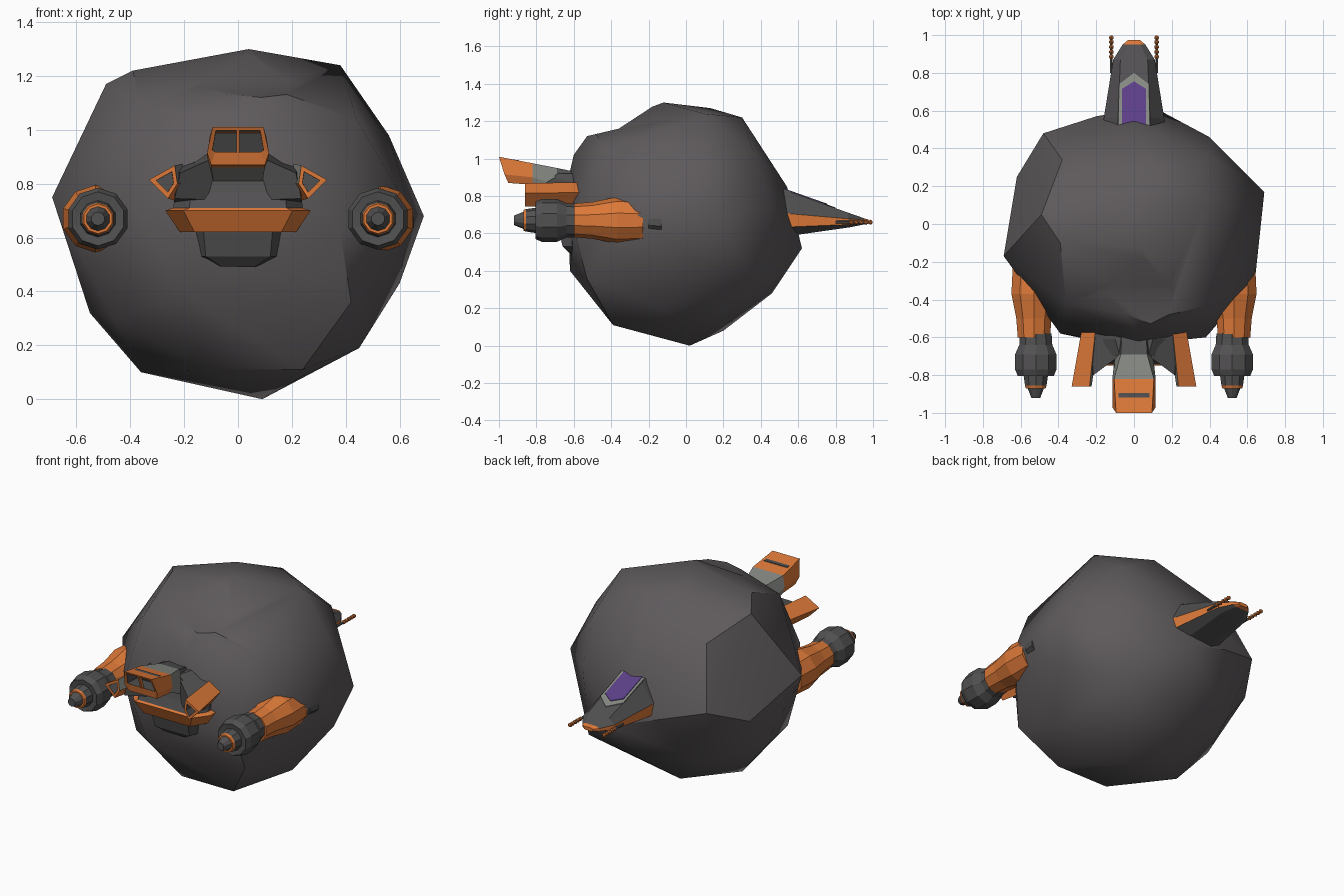
import bpy, bmesh, math
from mathutils import Vector

if "Cube" in bpy.data.objects:
    bpy.data.objects.remove(bpy.data.objects["Cube"])


def material(name, rgb):
    m = bpy.data.materials.new(name)
    m.diffuse_color = (*rgb, 1)
    m.use_nodes = True
    m.node_tree.nodes["Principled BSDF"].inputs["Base Color"].default_value = m.diffuse_color
    return m


MATS = [material("rock grey", (0.112, 0.102, 0.108)),
        material("hull dark grey", (0.085, 0.082, 0.085)),
        material("hull light grey", (0.24, 0.25, 0.225)),
        material("hull orange", (0.72, 0.19, 0.04)),
        material("canopy purple", (0.11, 0.05, 0.25))]
ROCK, DARK, LIGHT, ORANGE, PURPLE = range(5)


def finish(name, bm):
    bmesh.ops.recalc_face_normals(bm, faces=bm.faces)
    me = bpy.data.meshes.new(name)
    bm.to_mesh(me)
    bm.free()
    for m in MATS:
        me.materials.append(m)
    ob = bpy.data.objects.new(name, me)
    bpy.context.collection.objects.link(ob)
    return ob


def loft(name, rings, colour):
    """Skin rings of points; colour(ring, side) gives the material."""
    bm = bmesh.new()
    vs = [[bm.verts.new(p) for p in r] for r in rings]
    n = len(rings[0])
    for i in range(len(rings) - 1):
        for j in range(n):
            k = (j + 1) % n
            f = bm.faces.new((vs[i][j], vs[i][k], vs[i + 1][k], vs[i + 1][j]))
            f.material_index = colour(i, j)
    bm.faces.new(vs[0]).material_index = colour(0, 0)
    bm.faces.new(vs[-1]).material_index = colour(len(rings) - 2, 0)
    return finish(name, bm)


def shrink(ring, s, dy=0):
    c = sum((Vector(p) for p in ring), Vector()) / len(ring)
    return [c + (Vector(p) - c) * s + Vector((0, dy, 0)) for p in ring]


def lathe(name, x, z, profile, colours, n=10):
    rings = [[(x + r * math.cos(2 * math.pi * (j + .5) / n), y,
               z + r * math.sin(2 * math.pi * (j + .5) / n)) for j in range(n)]
             for y, r in profile]
    return loft(name, rings, lambda i, j: colours[i])


# Asteroid: hull of its corner points, with a chip broken off the top front
points = [
    (-.69, -.17, .75), (-.49, .05, 1.17), (-.39, -.1, 1.22), (.04, -.12, 1.30),
    (.38, .1, 1.24), (.56, .1, .98), (.69, .17, .68), (.60, .1, .43),
    (.45, -.1, .19), (.25, -.2, .09), (.09, .02, 0), (-.36, -.05, .10),
    (-.55, 0, .32), (.1, -.5, 1.16), (-.1, .13, 1.27), (.1, .3, 1.22),
    (0, .54, .85), (.1, .62, .52), (-.2, .57, .62), (0, .46, .28),
    (-.1, .2, .08), (-.12, -.39, .11), (.24, -.39, .11), (-.2, -.62, .4),
    (.42, -.53, .36), (-.62, .25, .6), (-.48, .48, .7), (.4, .46, .75),
    (.64, -.3, .7), (.38, -.6, .62), (-.39, -.58, .72), (0, -.64, .85),
    (.4, .36, 1.04), (-.38, .34, 1.06), (.4, .4, .3), (-.38, .38, .32),
    (.44, -.42, 1.04), (-.36, -.42, 1.08), (-.46, -.36, .3), (.05, -.6, 1.02)]
bm = bmesh.new()
for p in points:
    bm.verts.new(p)
hull = bmesh.ops.convex_hull(bm, input=bm.verts)
bmesh.ops.delete(bm, geom=[v for v in bm.verts if not v.link_faces], context='VERTS')
rock = finish("asteroid", bm)

chip = [(-.10, 1.33), (-.36, 1.16), (-.7, 1.08), (-.7, 1.5)]
cutter = loft("chip_cutter", [[(x, y, z) for y, z in chip] for x in (-.22, .46)],
              lambda i, j: ROCK)
cutter.hide_render = True
mod = rock.modifiers.new("chip", 'BOOLEAN')
mod.operation = 'DIFFERENCE'
mod.object = cutter
bpy.context.view_layer.objects.active = rock
rock.select_set(True)
bpy.ops.object.modifier_apply(modifier=mod.name)
bpy.data.objects.remove(cutter)
bpy.ops.object.shade_smooth_by_angle(angle=math.radians(36))
rock.select_set(False)

# Front hull: stacked half-hexagon slices with an orange band
slices = [(.49, .08, -.62), (.53, .16, -.66), (.62, .17, -.68), (.62, .215, -.71),
          (.70, .27, -.75), (.71, .24, -.74), (.77, .235, -.72), (.86, .19, -.70),
          (.92, .10, -.70)]
loft("front_hull",
     [[(-w, -.45, z), (-w, f + .09, z), (-w * .75, f, z), (w * .75, f, z),
       (w, f + .09, z), (w, -.45, z)] for z, w, f in slices],
     lambda i, j: ORANGE if i in (2, 3, 4) else DARK)


# Top scoop with a recessed mouth
def scoop_ring(y, lean, wt, wm, wb, zt, zm, zb):
    return [(-wt, y, zt), (wt, y, zt), (wm, y + lean * .6, zm), (wb, y + lean, zb),
            (-wb, y + lean, zb), (-wm, y + lean * .6, zm)]


mouth = scoop_ring(-1, .05, .095, .115, .10, 1.01, .915, .87)
inner = [(-.082, -.995, .998), (.082, -.995, .998), (.095, -.965, .925),
         (.085, -.96, .918), (-.085, -.96, .918), (-.095, -.965, .925)]
rings = [scoop_ring(-.5, 0, .06, .075, .07, .91, .85, .80),
         scoop_ring(-.69, 0, .07, .10, .09, .95, .86, .80),
         scoop_ring(-.82, 0, .105, .115, .10, .975, .90, .86),
         mouth, inner, [(x, y + .1, z - .005) for x, y, z in inner]]
loft("top_scoop", rings,
     lambda i, j: (DARK, LIGHT, ORANGE, ORANGE, DARK)[i])
loft("scoop_bar", [[(-.006, y, .915), (.006, y, .915), (.006, y - .03, 1.0),
                    (-.006, y - .03, 1.0)] for y in (-.965, -.945)],
     lambda i, j: ORANGE)

# Paired parts
for s, side in ((-1, "left"), (1, "right")):
    # Side intake: four-cornered tube, light inner face, hollow mouth
    front = [(s * x, -.86, z) for x, z in
             ((.33, .815), (.235, .868), (.225, .80), (.26, .745))]
    back = [(s * x, -.52, z) for x, z in
            ((.27, .82), (.20, .875), (.17, .80), (.21, .73))]
    loft(side + "_intake", [back, front, shrink(front, .62), shrink(front, .6, .1)],
         lambda i, j: DARK if i == 2 else LIGHT if i == 0 and j == 1 else ORANGE)
    # Cheek joining the intake to the hull
    loft(side + "_cheek",
         [[(s * x, y, z) for x, y, z in r] for r in (
             ((.08, -.5, .93), (.08, -.5, .72), (.08, -.70, .74), (.08, -.70, .90)),
             ((.235, -.5, .86), (.24, -.5, .72), (.235, -.80, .745), (.215, -.80, .84)))],
         lambda i, j: DARK)

    # Engine pod
    lathe(side + "_engine_cowl", s * .53, .67,
          [(-.60, .09), (-.50, .098), (-.37, .125), (-.23, .118)], [ORANGE] * 3)
    lathe(side + "_engine", s * .52, .67,
          [(-.92, .025), (-.87, .045), (-.87, .055), (-.855, .06), (-.80, .068),
           (-.805, .10), (-.77, .115), (-.69, .115), (-.64, .092), (-.58, .088)],
          [DARK, ORANGE, ORANGE, DARK, DARK, DARK, DARK, DARK, DARK])
    lathe(side + "_pod_socket", s * .58, .67, [(-.20, .07), (-.13, .08)], [DARK], 8)

    # Rear beaded gun
    lathe(side + "_gun_rod", s * .12, .66, [(.80, .008), (.99, .008)], [DARK], 6)
    bm = bmesh.new()
    beads = [(.12, y, .66, .014) for y in (.885, .911, .937, .963, .986)]
    for x, y, z, r in beads + [(.022, .965, .665, .012)]:
        new = bmesh.ops.create_icosphere(bm, subdivisions=1, radius=r)["verts"]
        bmesh.ops.translate(bm, verts=new, vec=(s * x, y, z))
    for f in bm.faces:
        f.material_index = ORANGE
    finish(side + "_gun_beads", bm)

# Rear nose: tapering eight-cornered loft with an orange belt
nose = [(.40, .18, .095, .877, .72, .625, .57), (.56, .16, .085, .82, .705, .635, .588),
        (.87, .11, .072, .71, .678, .648, .632), (.95, .06, .035, .682, .672, .655, .648),
        (.975, .03, .02, .674, .67, .657, .653)]
loft("rear_nose",
     [[(-wt, y, zt), (wt, y, zt), (w, y, zu), (w, y, zl), (wt, y, zb), (-wt, y, zb),
       (-w, y, zl), (-w, y, zu)] for y, w, wt, zt, zu, zl, zb in nose],
     lambda i, j: ORANGE if j in (2, 6) or i == 3 else DARK)


# Canopy: thin plates lying on the nose slope
def plate(name, w, y1, y2, lift, mat):
    def z(y): return .82 - .355 * (y - .56)
    outline = [(-w, .45), (w, .45), (w, y1), (0, y2), (-w, y1)]
    loft(name, [[(x, y, z(y) + h) for x, y in outline] for h in (-.002, lift)],
         lambda i, j: mat)


plate("canopy_frame", .08, .74, .80, .004, LIGHT)
plate("canopy_glass", .064, .715, .755, .008, PURPLE)
